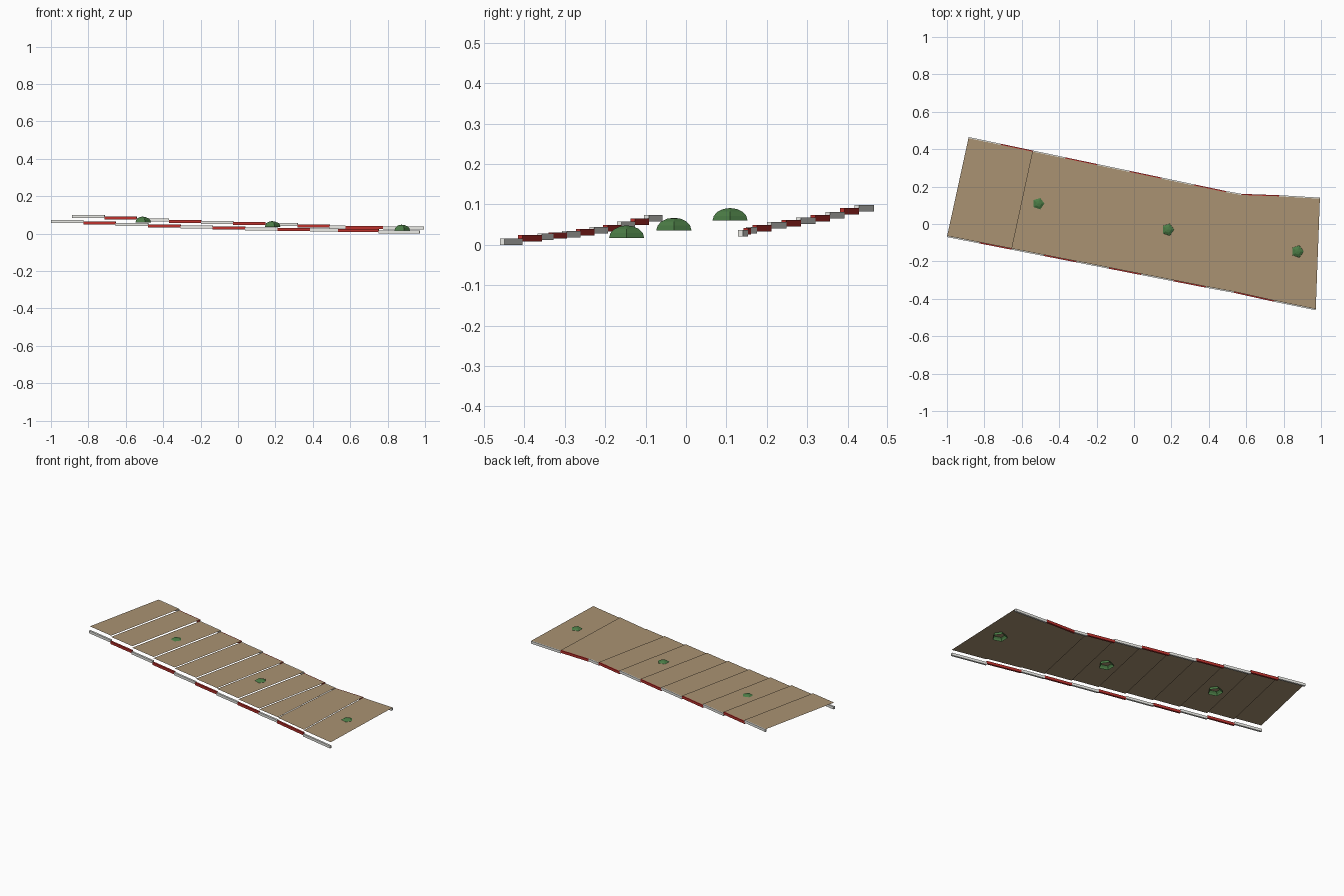
import bpy, bmesh, math
from mathutils import Vector, Matrix

if "Cube" in bpy.data.objects:
    bpy.data.objects.remove(bpy.data.objects["Cube"])


def material(name, rgb):
    m = bpy.data.materials.new(name)
    m.diffuse_color = (*rgb, 1)
    m.use_nodes = True
    m.node_tree.nodes["Principled BSDF"].inputs["Base Color"].default_value = m.diffuse_color
    return m


SAND = material("sand", (0.40, 0.29, 0.17))
RED = material("red", (0.50, 0.03, 0.025))
WHITE = material("white", (0.82, 0.82, 0.78))
GREEN = material("green", (0.07, 0.20, 0.06))


def add_object(name, bm, mat):
    me = bpy.data.meshes.new(name)
    bm.to_mesh(me)
    bm.free()
    me.materials.append(mat)
    ob = bpy.data.objects.new(name, me)
    bpy.context.collection.objects.link(ob)
    return ob


# Edge points of the track: a straight run, then a slight bend at the end
back = [(-0.885 + 0.172 * i, 0.459 - 0.0361 * i) for i in range(9)]
back += [(0.575, 0.155), (0.775, 0.148), (0.994, 0.135)]
front = [(-0.999 + 0.173 * i, -0.064 - 0.0338 * i) for i in range(9)]
front += [(0.535, -0.362), (0.752, -0.41), (0.972, -0.455)]

# Stepped heights of the kerb centres
back_z = [0.091, 0.083, 0.0735, 0.066, 0.060, 0.053, 0.048, 0.041, 0.036, 0.033, 0.029]
front_z = [0.066, 0.057, 0.050, 0.041, 0.036, 0.031, 0.026, 0.023, 0.020, 0.016, 0.008]
KERB_W, KERB_H = 0.012, 0.016


def kerb(name, a, b, z, mat):
    d = Vector(b) - Vector(a)
    mid = (Vector(a) + Vector(b)) / 2
    bm = bmesh.new()
    bmesh.ops.create_cube(bm, size=1, matrix=(
        Matrix.Translation((mid.x, mid.y, z))
        @ Matrix.Rotation(math.atan2(d.y, d.x), 4, 'Z')
        @ Matrix.Diagonal((d.length, KERB_W, KERB_H, 1))))
    add_object(name, bm, mat)


# Flat stepped road panels with striped kerbs on both sides
for i in range(11):
    stripe = RED if i % 2 else WHITE
    kerb(f"back_kerb_{i}", back[i], back[i + 1], back_z[i], stripe)
    kerb(f"front_kerb_{i}", front[i], front[i + 1], front_z[i], stripe)
    bm = bmesh.new()
    z = back_z[i] + KERB_H / 2 + 0.0006
    bm.faces.new([bm.verts.new((*p, z)) for p in
                  (front[i], front[i + 1], back[i + 1], back[i])])
    add_object(f"road_panel_{i}", bm, SAND)


# Five-sided open domes poking up through the road
def bush(name, loc, r=0.0457, h=0.031, sides=5, rings=4):
    bm = bmesh.new()
    loops = []
    for k in range(rings):
        t = math.pi / 2 * k / rings
        loops.append([bm.verts.new((
            loc[0] + r * math.cos(t) * math.cos(math.tau * s / sides),
            loc[1] + r * math.cos(t) * math.sin(math.tau * s / sides),
            loc[2] + h * math.sin(t))) for s in range(sides)])
    top = bm.verts.new((loc[0], loc[1], loc[2] + h))
    for s in range(sides):
        n = (s + 1) % sides
        for lo, hi in zip(loops, loops[1:]):
            bm.faces.new((lo[s], lo[n], hi[n], hi[s]))
        bm.faces.new((loops[-1][s], loops[-1][n], top))
    add_object(name, bm, GREEN)


for i, loc in enumerate([(-0.511, 0.109, 0.06), (0.181, -0.03, 0.036), (0.874, -0.147, 0.017)]):
    bush(f"bush_{i}", loc)
